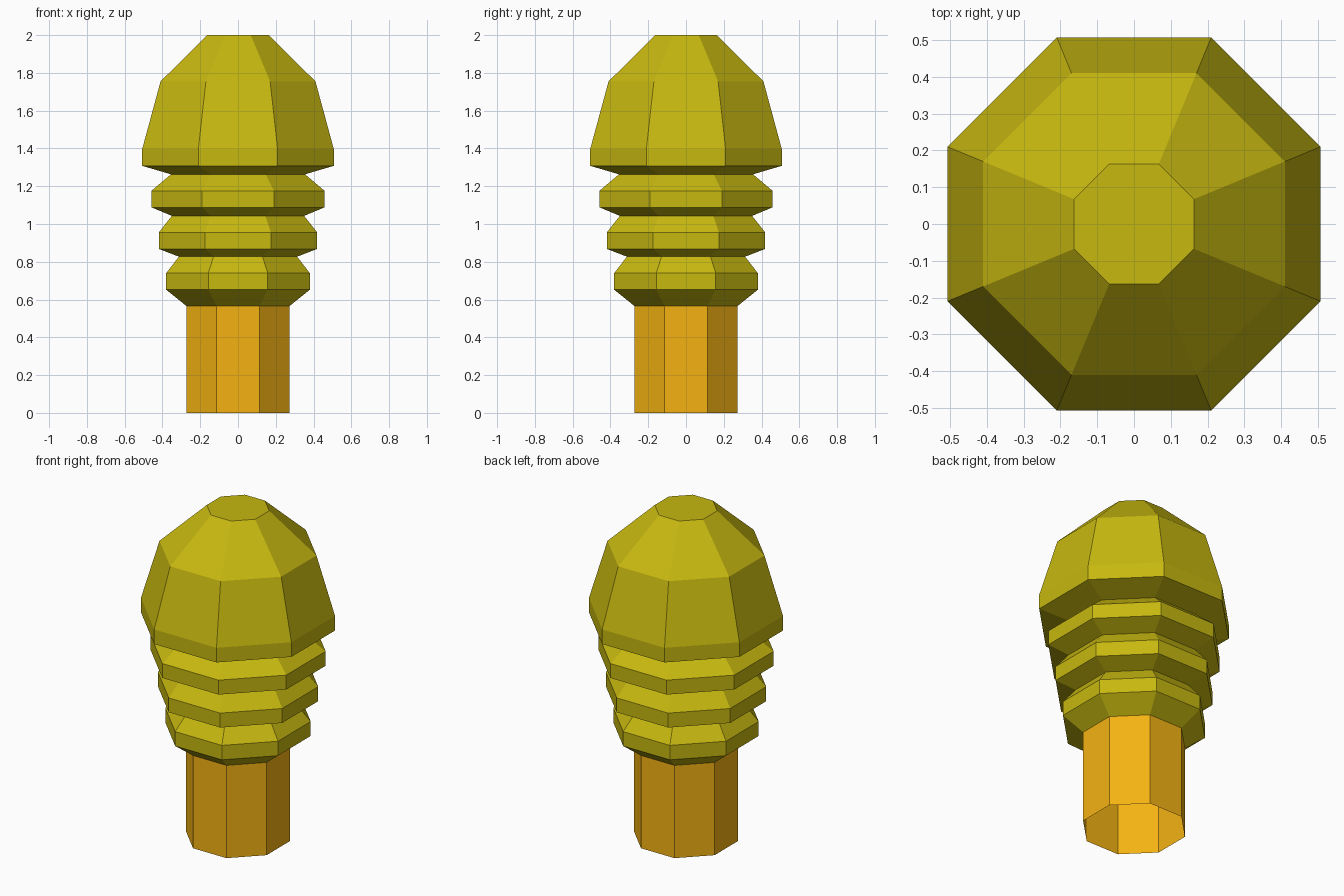
import bpy, bmesh, math

if "Cube" in bpy.data.objects:
    bpy.data.objects.remove(bpy.data.objects["Cube"])

SIDES = 8


def material(name, color):
    m = bpy.data.materials.new(name)
    m.diffuse_color = (*color, 1)
    m.use_nodes = True
    m.node_tree.nodes["Principled BSDF"].inputs["Base Color"].default_value = m.diffuse_color
    return m


def lathe(name, profile, mat, cap_top=False):
    """Octagonal turning; profile holds (half width across flats, z), bottom to top."""
    bm = bmesh.new()
    rings = []
    for half, z in profile:
        r = half / math.cos(math.pi / SIDES)
        angles = [(i + 0.5) * 2 * math.pi / SIDES for i in range(SIDES)]
        rings.append([bm.verts.new((r * math.cos(a), r * math.sin(a), z)) for a in angles])
    for lo, hi in zip(rings, rings[1:]):
        for i in range(SIDES):
            j = (i + 1) % SIDES
            bm.faces.new((lo[i], lo[j], hi[j], hi[i]))
    if cap_top:
        bm.faces.new(rings[-1])
    me = bpy.data.meshes.new(name)
    bm.to_mesh(me)
    bm.free()
    me.materials.append(mat)
    ob = bpy.data.objects.new(name, me)
    bpy.context.collection.objects.link(ob)
    return ob


# Stem, open at the bottom
lathe("stem", [(0.272, 0), (0.272, 0.565)], material("stem_orange", (0.91, 0.45, 0.006)))

# Ribbed collar, then the domed head
profile = [(0.272, 0.565)]
for outer, neck, z in [(0.38, 0.313, 0.652), (0.419, 0.35, 0.868), (0.458, 0.355, 1.088)]:
    profile += [(outer, z), (outer, z + 0.088), (neck, z + 0.175)]
profile += [(0.507, 1.308), (0.507, 1.397), (0.41, 1.755), (0.163, 2.0)]
lathe("ribbed_head", profile, material("head_yellow", (0.57, 0.48, 0.005)), cap_top=True)
